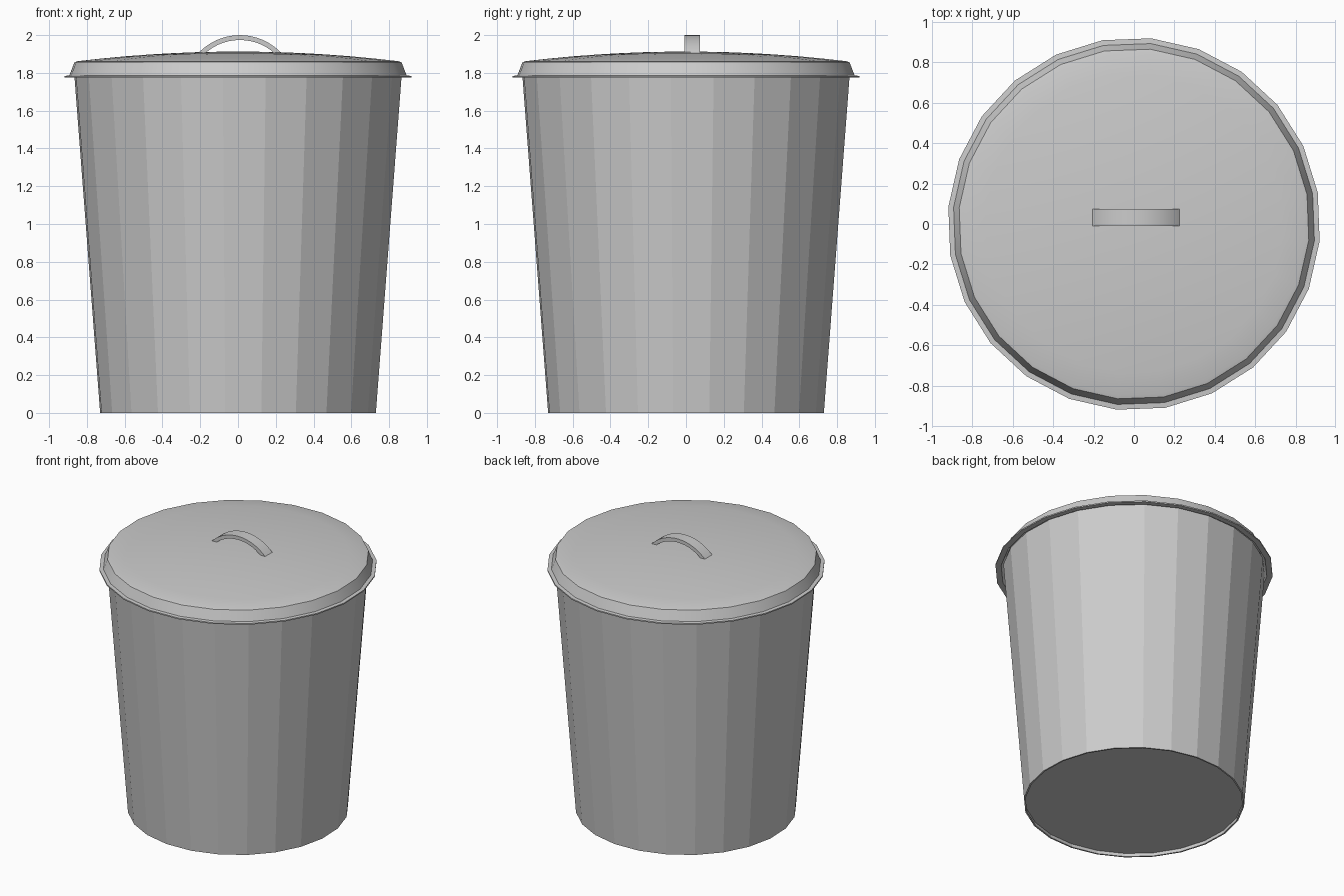
import bpy, bmesh, math

if "Cube" in bpy.data.objects:
    bpy.data.objects.remove(bpy.data.objects["Cube"])

SIDES = 24
OFFSET = math.radians(-5.3)


def make_object(name, bm, smooth=False):
    bmesh.ops.recalc_face_normals(bm, faces=bm.faces)
    mesh = bpy.data.meshes.new(name)
    bm.to_mesh(mesh)
    bm.free()
    obj = bpy.data.objects.new(name, mesh)
    bpy.context.collection.objects.link(obj)
    if smooth:
        bpy.ops.object.select_all(action='DESELECT')
        obj.select_set(True)
        bpy.context.view_layer.objects.active = obj
        bpy.ops.object.shade_smooth_by_angle(angle=math.radians(30))
    return obj


def lathe(name, profile, smooth=False):
    """Revolve (radius, z) points around z; both ends are capped flat."""
    bm = bmesh.new()
    rings = []
    for r, z in profile:
        rings.append([bm.verts.new((r * math.cos(OFFSET + math.tau * i / SIDES),
                                    r * math.sin(OFFSET + math.tau * i / SIDES), z))
                      for i in range(SIDES)])
    for a, b in zip(rings, rings[1:]):
        for i in range(SIDES):
            j = (i + 1) % SIDES
            bm.faces.new((a[i], a[j], b[j], b[i]))
    bm.faces.new(rings[0])
    bm.faces.new(rings[-1])
    return make_object(name, bm, smooth)


# Tapered faceted bin, thin walled, with a slightly recessed base
lathe("bin_body", [(0.724, 0.025), (0.722, 0.0), (0.733, 0.0), (0.87, 1.785),
                   (0.857, 1.785), (0.723, 0.04)])

# Lid: shallow dome, sloped side and thin flange, hollow below
dome = [(0.869 * t, 1.913 - 0.053 * t * t) for t in (0.98, 0.85, 0.7, 0.55, 0.4, 0.25, 0.1)]
under = [(0.1, 1.9), (0.45, 1.885), (0.85, 1.848)]
lathe("lid", under + [(0.885, 1.775), (0.923, 1.775), (0.923, 1.784),
                      (0.897, 1.786), (0.869, 1.857)] + dome, smooth=True)

# Arched strap handle, slightly sunk into the lid
bm = bmesh.new()
SEG, CX, CZ = 16, 0.01, 1.698
HALF = math.radians(49)
sections = []
for k in range(SEG + 1):
    a = -HALF + 2 * HALF * k / SEG
    sections.append([bm.verts.new((CX + r * math.sin(a), y, CZ + r * math.cos(a)))
                     for r, y in ((0.302, -0.009), (0.302, 0.075),
                                  (0.276, 0.075), (0.276, -0.009))])
for s, t in zip(sections, sections[1:]):
    for i in range(4):
        j = (i + 1) % 4
        bm.faces.new((s[i], s[j], t[j], t[i]))
bm.faces.new(sections[0])
bm.faces.new(sections[-1])
make_object("lid_handle", bm, smooth=True)
